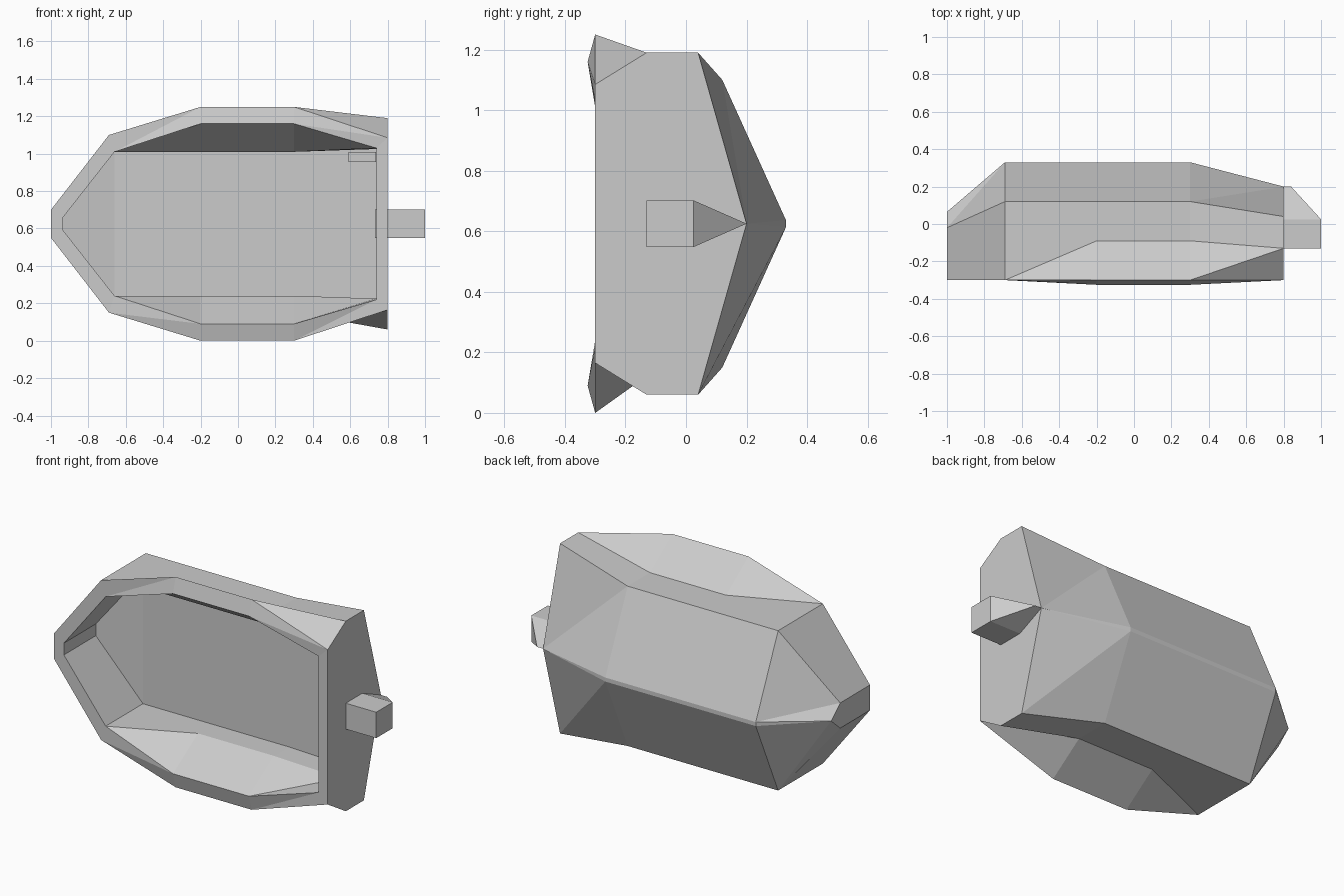
import bpy, bmesh

if "Cube" in bpy.data.objects:
    bpy.data.objects.remove(bpy.data.objects["Cube"])

CZ = 0.625  # mirror plane height


def make_object(name, bm):
    bmesh.ops.remove_doubles(bm, verts=bm.verts, dist=0.0005)
    bmesh.ops.dissolve_degenerate(bm, edges=bm.edges, dist=0.0005)
    bmesh.ops.recalc_face_normals(bm, faces=bm.faces)
    me = bpy.data.meshes.new(name)
    bm.to_mesh(me)
    bm.free()
    ob = bpy.data.objects.new(name, me)
    bpy.context.collection.objects.link(ob)
    return ob


# Hull stations run bow to stern; each rail gives (y, half width) per station
OUT_X = (-1, -0.69, -0.2, 0.3, 0.8)
IN_X = (-0.935, -0.66, -0.2, 0.3, 0.74)
RAILS = [
    (OUT_X, (0.065, 0.33, 0.33, 0.33, 0.2), (0, 0.012, 0.012, 0.012, 0)),            # keel
    (OUT_X, (-0.02, 0.12, 0.12, 0.12, 0.04), (0.075, 0.475, 0.475, 0.475, 0.565)),   # chine
    (OUT_X, (-0.3, -0.3, -0.09, -0.09, -0.13), (0.075, 0.475, 0.475, 0.475, 0.565)), # flare line
    (OUT_X, (-0.3,) * 5, (0.075, 0.475, 0.625, 0.625, 0.46)),                        # gunwale
    (IN_X, (-0.3, -0.3, -0.325, -0.325, -0.3), (0.035, 0.385, 0.535, 0.535, 0.405)), # inner rim
    (IN_X, (-0.09,) * 5, (0.035, 0.385, 0.385, 0.385, 0.4)),                         # inner wall
    (IN_X, (0.0, 0.05, 0.05, 0.05, 0.05), (0.035, 0.385, 0.385, 0.385, 0.4)),        # floor edge
]

bm = bmesh.new()
rings = []
for i in range(5):
    half = [(xs[i], ys[i], ws[i]) for xs, ys, ws in RAILS]
    pts = [(x, y, CZ + w) for x, y, w in half] + [(x, y, CZ - w) for x, y, w in reversed(half)]
    rings.append([bm.verts.new(p) for p in pts])
for a, b in zip(rings, rings[1:]):
    for j in range(14):
        k = (j + 1) % 14
        bm.faces.new((a[j], b[j], a[k]))
        bm.faces.new((b[j], b[k], a[k]))
# Bow stem and transom: outer face, top strip, inner face
for r in (rings[0], rings[-1]):
    for idx in ((0, 1, 2, 3, 10, 11, 12, 13), (3, 4, 9, 10), (4, 5, 6, 7, 8, 9)):
        bm.faces.new([r[n] for n in idx])
make_object("boat_hull", bm)

# Stern drive: square block tapering to a ridge at the keel
bm = bmesh.new()
pts = [(x, y, CZ + s * 0.077) for x in (0.732, 1) for y in (-0.13, 0.025) for s in (-1, 1)]
pts += [(0.735, 0.2, CZ), (0.84, 0.2, CZ)]
bmesh.ops.convex_hull(bm, input=[bm.verts.new(p) for p in pts])
make_object("stern_drive", bm)

# Small box in the stern corner
bm = bmesh.new()
pts = [(x, y, z) for x in (0.59, 0.738) for y in (0.0, 0.05) for z in (0.955, 1.01)]
bmesh.ops.convex_hull(bm, input=[bm.verts.new(p) for p in pts])
make_object("stern_box", bm)
